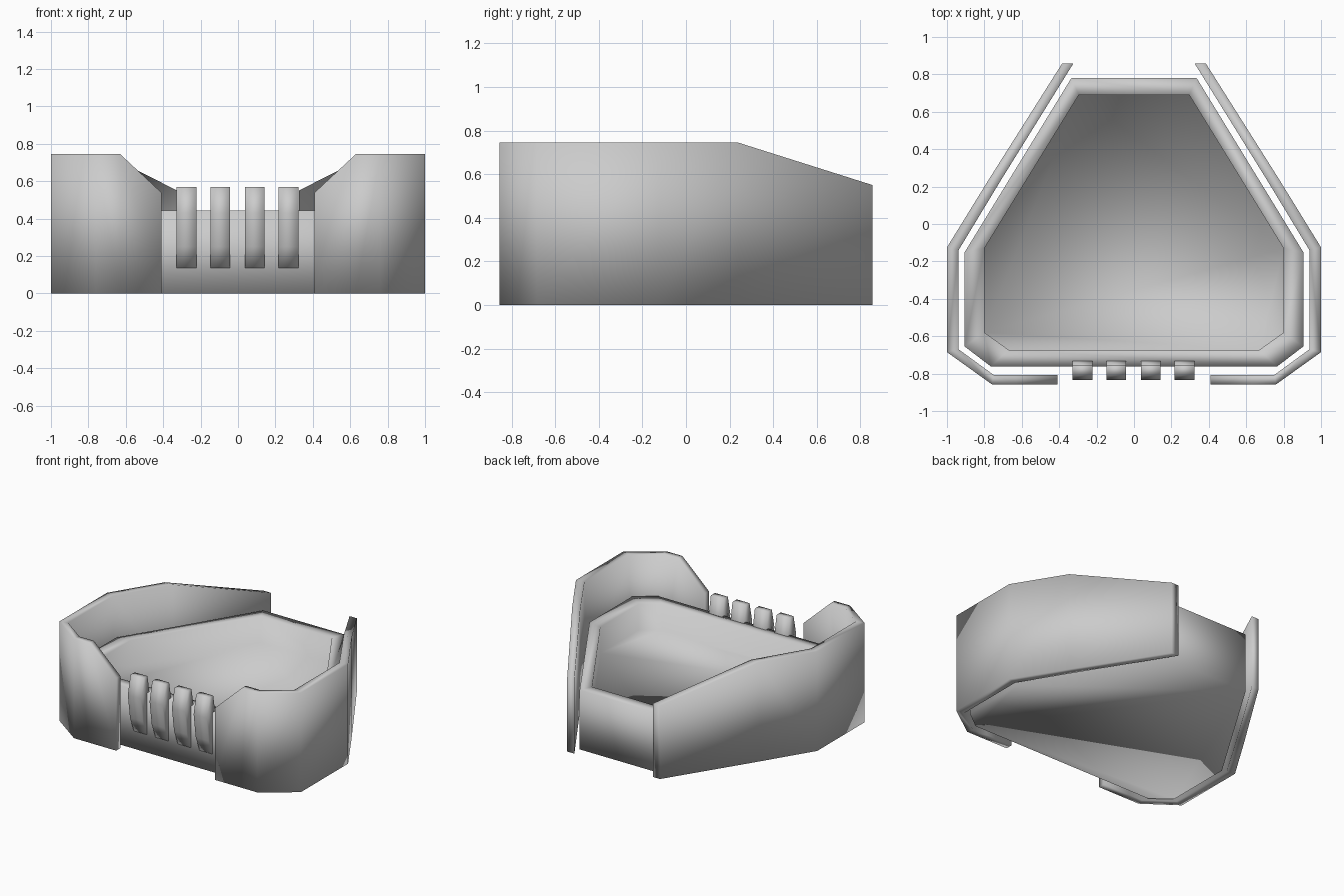
import bpy, bmesh

if "Cube" in bpy.data.objects:
    bpy.data.objects.remove(bpy.data.objects["Cube"])


def make_object(name, verts, faces):
    mesh = bpy.data.meshes.new(name)
    mesh.from_pydata(verts, [], faces)
    bm = bmesh.new()
    bm.from_mesh(mesh)
    bmesh.ops.recalc_face_normals(bm, faces=bm.faces)
    bm.to_mesh(mesh)
    bm.free()
    mesh.shade_smooth()
    obj = bpy.data.objects.new(name, mesh)
    bpy.context.collection.objects.link(obj)
    return obj


def skin(name, rings):
    """Join rings of equal length with quads and cap both ends."""
    n = len(rings[0])
    verts = [v for ring in rings for v in ring]
    faces = []
    for r in range(len(rings) - 1):
        for i in range(n):
            j = (i + 1) % n
            faces.append((r * n + i, r * n + j, (r + 1) * n + j, (r + 1) * n + i))
    faces.append(tuple(range(n)))
    faces.append(tuple((len(rings) - 1) * n + i for i in range(n)))
    return make_object(name, verts, faces)


def mirrored(half):
    """Full outline from its right half."""
    return half + [(-x, y) for x, y in reversed(half)]


# Tray: open-topped body with a flat rim and a recess
outer = mirrored([(0.335, 0.78), (0.905, -0.15), (0.905, -0.655), (0.765, -0.762)])
inner = mirrored([(0.295, 0.69), (0.80, -0.13), (0.80, -0.58), (0.67, -0.673)])
skin("tray", [
    [(x, y, 0.0) for x, y in outer],
    [(x, y, 0.445) for x, y in outer],
    [(x, y, 0.445) for x, y in inner],
    [(x, y, 0.25) for x, y in inner],
])

# Side walls: outer point, inner point and top height along the path
wall = [
    ((0.41, -0.857), (0.41, -0.807), 0.54),
    ((0.63, -0.857), (0.63, -0.807), 0.745),
    ((0.76, -0.857), (0.75, -0.807), 0.745),
    ((1.0, -0.685), (0.938, -0.67), 0.745),
    ((1.0, -0.125), (0.938, -0.14), 0.745),
    ((0.775, 0.24), (0.708, 0.24), 0.745),
    ((0.385, 0.857), (0.325, 0.857), 0.55),
]
for side, label in ((1, "right_wall"), (-1, "left_wall")):
    skin(label, [[(side * o[0], o[1], 0), (side * o[0], o[1], h),
                  (side * i[0], i[1], h), (side * i[0], i[1], 0)]
                 for o, i, h in wall])

# Front ribs: bowed bars, narrower at both ends, on the front of the tray
profile = [(-0.765, 0.135), (-0.81, 0.25), (-0.835, 0.43), (-0.805, 0.57),
           (-0.755, 0.57), (-0.73, 0.43), (-0.73, 0.135)]
for k, cx in enumerate((-0.275, -0.095, 0.09, 0.27)):
    skin(f"front_rib_{k + 1}", [[(cx + dx, y, z) for y, z in profile]
                                for dx in (-0.053, 0.053)])
